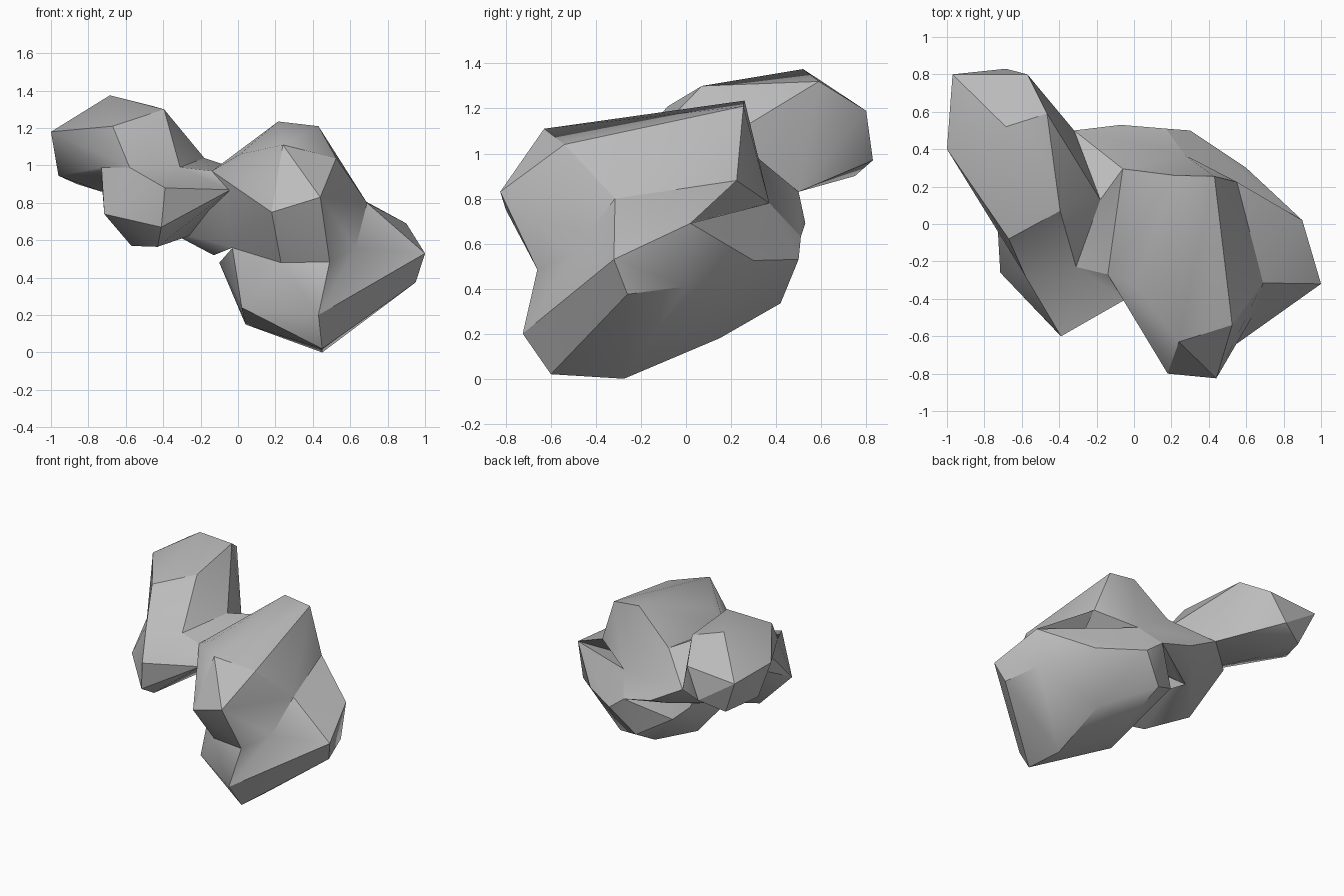
import bpy, bmesh, math

cube = bpy.data.objects.get("Cube")
if cube:
    bpy.data.objects.remove(cube, do_unlink=True)

# One plain stone colour
stone = bpy.data.materials.new("grey stone")
stone.use_nodes = True
colour = (0.5, 0.5, 0.5, 1)
stone.diffuse_color = colour
bsdf = next(n for n in stone.node_tree.nodes if n.type == 'BSDF_PRINCIPLED')
bsdf.inputs["Base Color"].default_value = colour


def boulder(name, corners):
    """Faceted convex lump spanning the given corners."""
    bm = bmesh.new()
    for c in corners:
        bm.verts.new(c)
    bmesh.ops.convex_hull(bm, input=bm.verts[:])
    loose = [v for v in bm.verts if not v.link_faces]
    bmesh.ops.delete(bm, geom=loose, context='VERTS')
    bmesh.ops.recalc_face_normals(bm, faces=bm.faces[:])
    mesh = bpy.data.meshes.new(name)
    bm.to_mesh(mesh)
    bm.free()
    mesh.materials.append(stone)
    ob = bpy.data.objects.new(name, mesh)
    bpy.context.collection.objects.link(ob)
    return ob


# Corners shared by neighbouring lumps
saddle = (-.31, -.23, .99)
saddle_top = (-.18, .13, 1.04)
brow = (-.58, -.28, .99)
cheek = (-.73, 0, .99)
notch = (-.04, -.4, .87)
ridge = (-.14, -.27, .97)
ridge_back = (-.06, .295, 1.0)
shoulder_back = (.55, .225, .88)
shoulder_front = (.69, -.315, .8)
waist_right = (.49, -.66, .485)
waist_left = [(.23, -.62, .48), (-.03, -.28, .56)]
valley = (.63, -.5, .56)
tip = (1.0, -.32, .53)
rim = (.9, .02, .69)
toe = [(.43, -.725, .2), (.02, -.48, .24)]
back_step = (.27, .37, .78)
back_lip = (.17, .51, .63)
bridge_back = (-.32, .5, .83)
arch = [(-.155, .44, .66), (-.3, .2, .61)]

# High lump at the back
rock = boulder("rock", [
    (-1, .4, 1.18), (-.685, .52, 1.375), (-.395, .07, 1.3), (-.67, -.08, 1.21),
    (-.465, .59, 1.32), (-.57, .8, 1.19), (-.97, .8, 1.16), (-.685, .83, .97),
    (-.86, .75, .9), (-.96, .5, .945), (-.73, .5, .86),
    cheek, brow, saddle, saddle_top, bridge_back])

# Lump below and in front of it
low_side = boulder("low_side_lump", [
    cheek, brow, saddle, notch, bridge_back, (-.715, -.26, .74),
    (-.39, -.6, .88), (-.41, -.58, .67), (-.57, -.08, .57),
    (-.43, -.4, .565), (-.73, .1, .93)] + arch)

# Neck joining the two sides, with a low strut under it
neck = boulder("neck", [
    saddle, saddle_top, notch, ridge, ridge_back, bridge_back, back_step,
    back_lip, (-.07, .53, .69)] + arch)
strut = boulder("strut", [saddle, notch, waist_left[1], arch[1],
                          (-.155, -.05, .66), (-.13, .12, .52), (.1, .1, .7)])

# Tall lump
tall = boulder("tall_lump", [
    ridge, ridge_back, notch, shoulder_back, shoulder_front, valley, back_step,
    (.01, -.33, 1.06), (.215, .26, 1.235), (.43, .255, 1.21),
    (.24, -.63, 1.11), (.525, -.54, 1.04), (.44, -.825, .83),
    (.18, -.8, .75), waist_right] + waist_left)

# Broad base lump
base = boulder("base_lump", [
    tip, rim, valley, back_step, back_lip, (.95, -.26, .375),
    (.87, 0, .41), (.45, -.6, .02), (.45, -.275, 0), (.45, .15, .18),
    (.157, .15, .185), (.04, -.2, .15), (.6, .3, .525), (.3, .5, .53),
    (.13, .42, .335), (-.09, .29, .46), (-.1, .1, .48)] + toe + waist_left)

# Front wedge rising from the base to the waist
front_wedge = boulder("front_wedge",
                      [waist_right, valley, (.4, -.2, .3)] + toe + waist_left)

# Shoulder between the tall lump and the base
shoulder = boulder("shoulder", [shoulder_front, shoulder_back, rim, tip, valley,
                                (.5, -.2, .5)])

# Fuse everything into one stone
bpy.context.view_layer.objects.active = rock
for part in (low_side, neck, strut, tall, base, front_wedge, shoulder):
    mod = rock.modifiers.new("fuse", 'BOOLEAN')
    mod.operation = 'UNION'
    mod.solver = 'EXACT'
    mod.object = part
    bpy.ops.object.modifier_apply(modifier=mod.name)
    bpy.data.objects.remove(part, do_unlink=True)

# Tidy seams, then soften only the shallow creases
bm = bmesh.new()
bm.from_mesh(rock.data)
bmesh.ops.remove_doubles(bm, verts=bm.verts[:], dist=0.003)
bm.to_mesh(rock.data)
bm.free()
for ob in bpy.context.selected_objects:
    ob.select_set(False)
rock.select_set(True)
bpy.ops.object.shade_smooth_by_angle(angle=math.radians(30))
